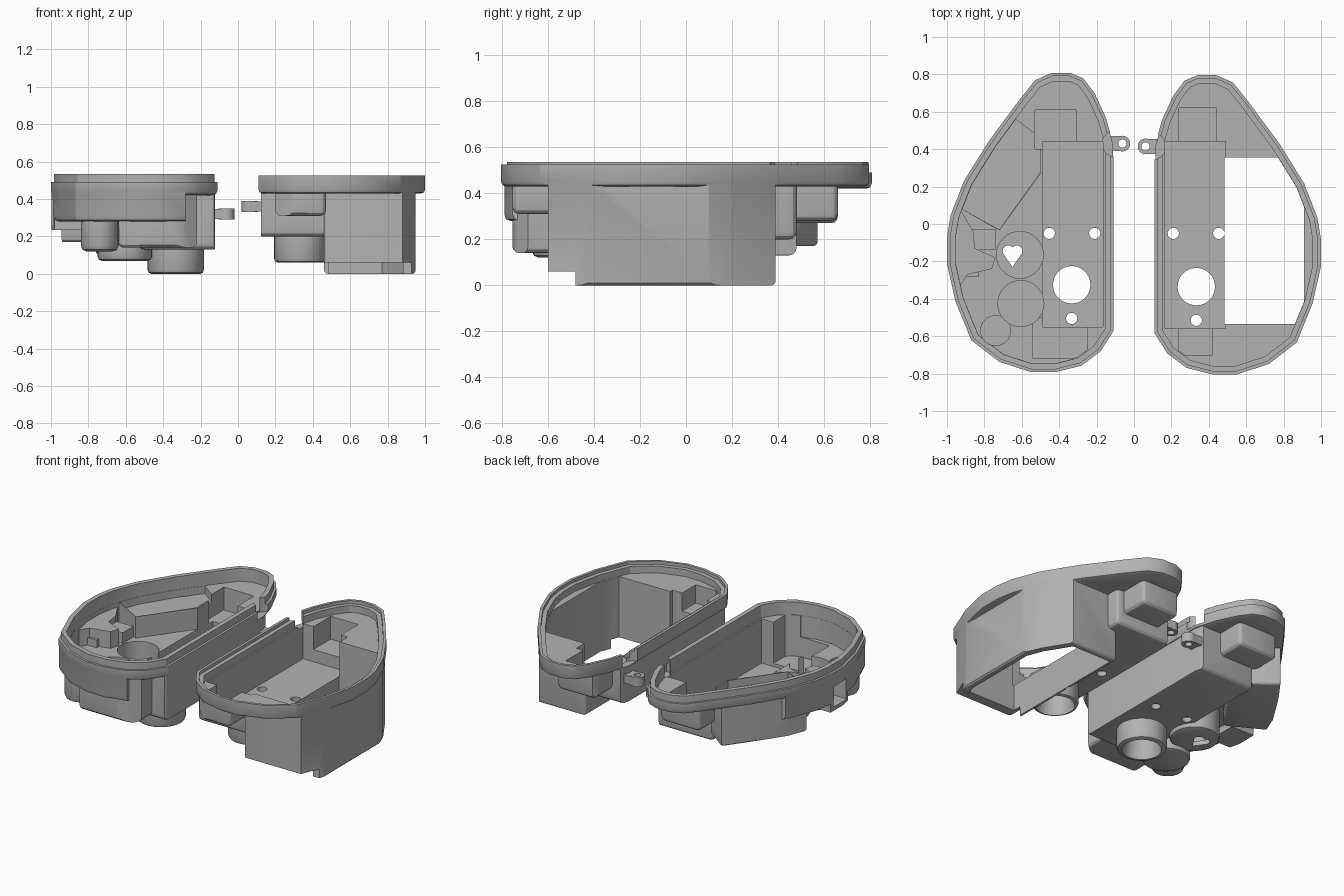
import bpy, bmesh, math
from mathutils import Vector

if "Cube" in bpy.data.objects:
    bpy.data.objects.remove(bpy.data.objects["Cube"], do_unlink=True)

grey = bpy.data.materials.new("plain grey")
grey.use_nodes = True
grey.diffuse_color = (0.45, 0.45, 0.45, 1)
grey.node_tree.nodes["Principled BSDF"].inputs["Base Color"].default_value = grey.diffuse_color

# egg outline of one shell, drawn on the +x side
EGG = [(.34, .8), (.44, .8), (.53, .76), (.61, .66), (.78, .43), (.91, .22), (.98, .04),
       (1, -.08), (1, -.22), (.955, -.42), (.87, -.63), (.72, -.745), (.55, -.8),
       (.42, -.8), (.28, -.765), (.18, -.69), (.11, -.58), (.11, .42), (.15, .56),
       (.21, .69), (.27, .77)]
TOP = .6


def inset(points, d):
    """Polygon moved inward by d with mitred corners."""
    n = len(points)
    p = [Vector(q) for q in points]
    area = sum(p[i - 1].cross(p[i]) for i in range(n))
    turn = 1 if area > 0 else -1
    out = []
    for i in range(n):
        a = (p[i] - p[i - 1]).normalized()
        b = (p[(i + 1) % n] - p[i]).normalized()
        na, nb = Vector((-a.y, a.x)) * turn, Vector((-b.y, b.x)) * turn
        out.append(p[i] + (na + nb) * d / (1 + na.dot(nb)))
    return out


def make(name, rings, bevel=0):
    """Closed solid lofted through (outline, height) rings."""
    bm = bmesh.new()
    loops = [[bm.verts.new((q[0], q[1], z)) for q in pts] for pts, z in rings]
    n = len(loops[0])
    for low, high in zip(loops, loops[1:]):
        for i in range(n):
            j = (i + 1) % n
            bm.faces.new((low[i], low[j], high[j], high[i]))
    bm.faces.new(loops[0])
    bm.faces.new(loops[-1])
    bmesh.ops.recalc_face_normals(bm, faces=bm.faces[:])
    if bevel:
        bmesh.ops.bevel(bm, geom=bm.edges[:], offset=bevel, segments=3, profile=.5,
                        affect='EDGES', clamp_overlap=True)
    mesh = bpy.data.meshes.new(name)
    bm.to_mesh(mesh)
    bm.free()
    mesh.materials.append(grey)
    obj = bpy.data.objects.new(name, mesh)
    bpy.context.collection.objects.link(obj)
    return obj


def prism(points, z0, z1, bevel=0):
    return make("part", [(points, z0), (points, z1)], bevel)


def box(x0, x1, y0, y1, z0, z1, bevel=0):
    return prism([(x0, y0), (x1, y0), (x1, y1), (x0, y1)], z0, z1, bevel)


def circle(x, y, r, sides=32):
    return [(x + r * math.cos(math.tau * i / sides),
             y + r * math.sin(math.tau * i / sides)) for i in range(sides)]


def cyl(x, y, r, z0, z1, foot=0):
    """Upright cylinder; foot rounds off its lower edge."""
    rings = [(circle(x, y, r), z0 + foot), (circle(x, y, r), z1)]
    if foot:
        rings = [(circle(x, y, r - foot), z0),
                 (circle(x, y, r - foot * .3), z0 + foot * .3)] + rings
    return make("part", rings)


def combine(target, other, operation):
    mod = target.modifiers.new("combine", 'BOOLEAN')
    mod.operation, mod.object, mod.solver = operation, other, 'EXACT'
    bpy.context.view_layer.objects.active = target
    bpy.ops.object.modifier_apply(modifier=mod.name)
    bpy.data.objects.remove(other, do_unlink=True)
    return target


def add(target, *parts):
    for part in parts:
        combine(target, part, 'UNION')


def cut(target, *parts):
    for part in parts:
        combine(target, part, 'DIFFERENCE')


def clip(part, egg, d):
    return combine(part, prism(inset(egg, d), -.2, .8), 'INTERSECT')


def finish(obj):
    bpy.ops.object.select_all(action='DESELECT')
    obj.select_set(True)
    bpy.context.view_layer.objects.active = obj
    bpy.ops.object.shade_smooth_by_angle(angle=math.radians(28))


def hinge_tab(name, side, y, z0, z1):
    tab = cyl(side * .062, y, .042, z0, z1)
    add(tab, box(min(side * .06, side * .14), max(side * .06, side * .14),
                 y - .04, y + .04, z0 + .003, z1 - .003))
    cut(tab, cyl(side * .062, y, .022, z0 - .1, z1 + .1))
    tab.name = name
    finish(tab)


def drill(shell, side, big_y, foot):
    """Flared round hole down the tube and three screw holes in the floor."""
    x = side * .333
    cut(shell, cyl(x, big_y, .1, -.1, TOP),
        make("flare", [(circle(x, big_y, .121), foot - .01), (circle(x, big_y, .095), foot + .1)]))
    for x, y in ((.21, -.05), (.453, -.05), (.333, big_y - .18)):
        cut(shell, cyl(side * x, y, .03, -.1, TOP))


# ---- right-hand shell with the deep open bay
egg = [(x, y - .004) for x, y in EGG]
shell = make("deep_shell", [(inset(egg, .02), .43), (inset(egg, .006), .436), (egg, .45), (egg, .525)])
add(shell,
    clip(box(.1, .53, -.58, .48, .2, .475, .03), egg, .012),
    clip(box(.2, .47, -.755, -.45, .31, .474, .03), egg, .02),
    clip(box(.2, .48, .35, .66, .28, .473, .03), egg, .02),
    clip(box(.46, .95, -.6, .39, 0, .472, .02), egg, .005),
    cyl(.333, -.335, .14, .06, .22, .02))
cut(shell,
    prism(inset(egg, .045), .46, TOP),
    prism(inset(egg, .018), .505, TOP),
    clip(box(.165, .49, -.56, .44, .23, TOP), egg, .045),
    clip(box(.24, .42, -.7, -.5, .34, TOP), egg, .05),
    clip(box(.24, .44, .4, .62, .31, TOP), egg, .05),
    clip(box(.485, .91, -.535, .355, -.1, TOP), egg, .046),
    box(.4, 1.1, -.7, -.48, -.1, .06),
    cyl(.1, .415, .07, .44, TOP))
drill(shell, 1, -.335, .06)
finish(shell)
hinge_tab("deep_shell_hinge_tab", 1, .415, .33, .39)

# ---- left-hand shell with lip, platform and cups
egg = [(-x, y + .008) for x, y in EGG]
shell = make("shallow_shell", [(inset(egg, .025), .42), (inset(egg, .008), .426), (egg, .445),
                               (egg, .49), (inset(egg, .015), .49), (inset(egg, .015), .535)])
# lower front part of the wall
low = make("part", [(inset(egg, .03), .28), (inset(egg, .01), .287),
                    (inset(egg, .002), .31), (inset(egg, .002), .47)])
region = [(-1.1, .2), (-.45, .35), (-.45, -.5), (-.28, -.6), (-.28, -1), (-1.1, -1)]
combine(low, prism(region, 0, TOP), 'INTERSECT')
platform = [(-.66, .58), (-.99, .12), (-.72, -.03), (-.5, .28), (-.5, .46)]
add(shell, low,
    clip(box(-.53, -.1, -.58, .48, .13, .465, .03), egg, .012),
    clip(box(-.64, -.22, -.755, -.45, .14, .464, .03), egg, .02),
    clip(box(-.56, -.27, .35, .66, .27, .463, .03), egg, .02),
    clip(prism(platform, .17, .462, .02), egg, .018),
    cyl(-.74, -.57, .1, .12, .35, .03),
    cyl(-.605, -.425, .145, .07, .36, .02),
    cyl(-.61, -.165, .15, .1, .36, .02),
    cyl(-.333, -.325, .15, 0, .2, .02))
hollow = [(-1.1, .18), (-.72, -.035), (-.49, .28), (-.45, .28), (-.45, -.54),
          (-.33, -.56), (-.33, -1), (-1.1, -1)]
cut(shell,
    prism(inset(egg, .045), .45, TOP),
    clip(prism(hollow, .31, TOP), egg, .046),
    clip(prism(platform, .4, TOP), egg, .047),
    clip(box(-.49, -.165, -.55, .44, .16, TOP), egg, .045),
    clip(box(-.54, -.25, -.72, -.5, .18, TOP), egg, .05),
    clip(box(-.53, -.31, .4, .61, .3, TOP), egg, .05),
    cyl(-.74, -.57, .08, .15, TOP),
    cyl(-.605, -.425, .123, .1, TOP),
    cyl(-.61, -.165, .125, .13, TOP),
    cyl(-.1, .43, .07, .44, TOP))
# raised bank round the side port, and the small block beside it
bank = [(-1.1, -.36), (-.95, -.36), (-.89, -.27), (-.76, -.24), (-.74, -.18),
        (-.85, -.13), (-.86, -.04), (-.93, .08), (-1.1, .08)]
add(shell,
    clip(prism(bank, .295, .42), egg, .02),
    clip(box(-1.1, -.83, -.28, -.08, .235, .36), egg, .004),
    box(-.87, -.74, -.14, -.03, .29, .38))
# port recess and heart-shaped hole
cut(shell,
    box(-1.1, -.89, -.25, -.11, .26, .395),
    cyl(-.672, -.145, .03, -.1, TOP),
    cyl(-.627, -.145, .03, -.1, TOP),
    prism([(-.695, -.165), (-.65, -.23), (-.605, -.165), (-.65, -.13)], -.1, TOP))
drill(shell, -1, -.325, 0)
finish(shell)
hinge_tab("shallow_shell_hinge_tab", -1, .43, .29, .35)
